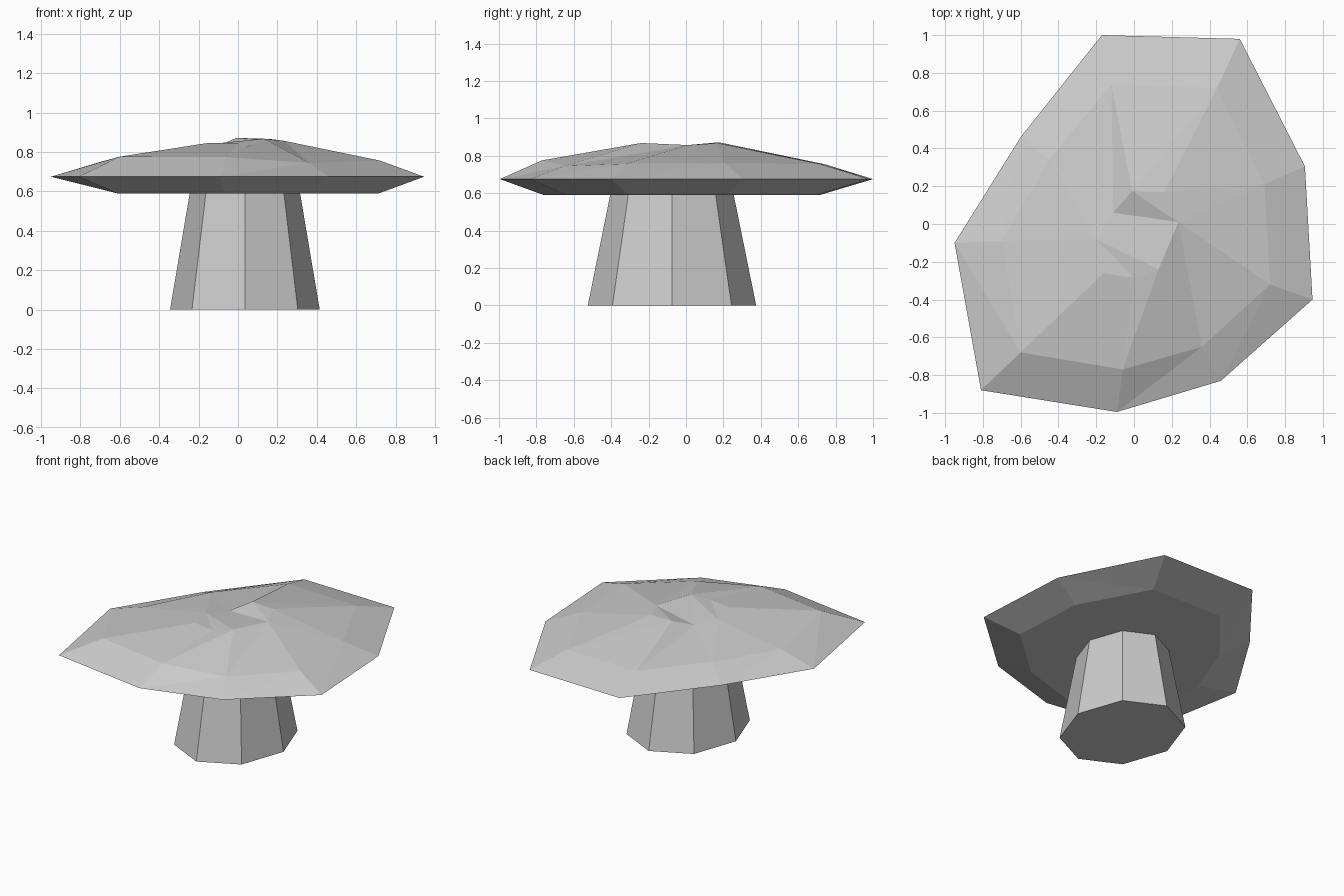
import bpy, bmesh, math

if "Cube" in bpy.data.objects:
    bpy.data.objects.remove(bpy.data.objects["Cube"])

grey = bpy.data.materials.new("plain grey")
grey.diffuse_color = (0.6, 0.6, 0.6, 1)
grey.use_nodes = True
grey.node_tree.nodes["Principled BSDF"].inputs["Base Color"].default_value = grey.diffuse_color


def finish(bm, name):
    bmesh.ops.recalc_face_normals(bm, faces=bm.faces)
    me = bpy.data.meshes.new(name)
    bm.to_mesh(me)
    bm.free()
    me.materials.append(grey)
    bpy.context.collection.objects.link(bpy.data.objects.new(name, me))


def face(bm, verts):
    # skip faces that collapse where two ring points are shared
    unique = list(dict.fromkeys(verts))
    if len(unique) > 2:
        bm.faces.new(unique)


def bridge(bm, outer, inner):
    n = len(outer)
    for i in range(n):
        j = (i + 1) % n
        face(bm, (outer[i], outer[j], inner[i]))
        face(bm, (outer[j], inner[j], inner[i]))


# Stem: tapered oval with eight sides
bm = bmesh.new()
rings = []
for rx, ry, z in ((0.38, 0.45, 0), (0.28, 0.33, 0.592)):
    rings.append([bm.verts.new((0.035 + rx * math.cos(k * math.pi / 4),
                                -0.075 + ry * math.sin(k * math.pi / 4), z))
                  for k in range(8)])
for k in range(8):
    m = (k + 1) % 8
    bm.faces.new((rings[0][k], rings[0][m], rings[1][m], rings[1][k]))
for r in rings:
    bm.faces.new(r)
finish(bm, "stem")

# Cap: irregular nine-sided rim, shoulder ring and dented crown
rim_xy = [(-0.17, 1.0), (0.56, 0.98), (0.905, 0.305), (0.945, -0.4), (0.46, -0.83),
          (-0.09, -0.995), (-0.81, -0.88), (-0.95, -0.10), (-0.60, 0.46)]
shoulder_xyz = [(-0.12, 0.74, 0.755), (0.44, 0.72, 0.755), (0.69, 0.21, 0.76),
                (0.72, -0.32, 0.757), (0.36, -0.65, 0.745), (-0.06, -0.77, 0.775),
                (-0.60, -0.68, 0.777), (-0.70, -0.09, 0.75), (-0.45, 0.34, 0.76)]
crown_xyz = [(-0.01, 0.175, 0.872), (0.16, 0.17, 0.867), (0.235, 0.01, 0.857),
             (0.13, -0.24, 0.868), (0.0, -0.285, 0.845), (-0.16, -0.26, 0.845),
             (-0.20, -0.08, 0.835), (-0.11, 0.06, 0.825)]
bm = bmesh.new()
rim = [bm.verts.new((x, y, 0.675)) for x, y in rim_xy]
shoulder = [bm.verts.new(p) for p in shoulder_xyz]
a, b, c, d, e, f, g, h = [bm.verts.new(p) for p in crown_xyz]
under = [bm.verts.new((max(x * 0.755, -0.61), y * (0.715 if y > 0 else 0.765), 0.59))
         for x, y in rim_xy]
bridge(bm, rim, shoulder)
bridge(bm, shoulder, [a, b, c, c, d, e, f, g, h])
for tri in ((a, b, c), (a, c, h), (h, c, d), (h, d, g), (g, d, e), (g, e, f)):
    bm.faces.new(tri)
bridge(bm, rim, under)
bm.faces.new(under)
finish(bm, "cap")
